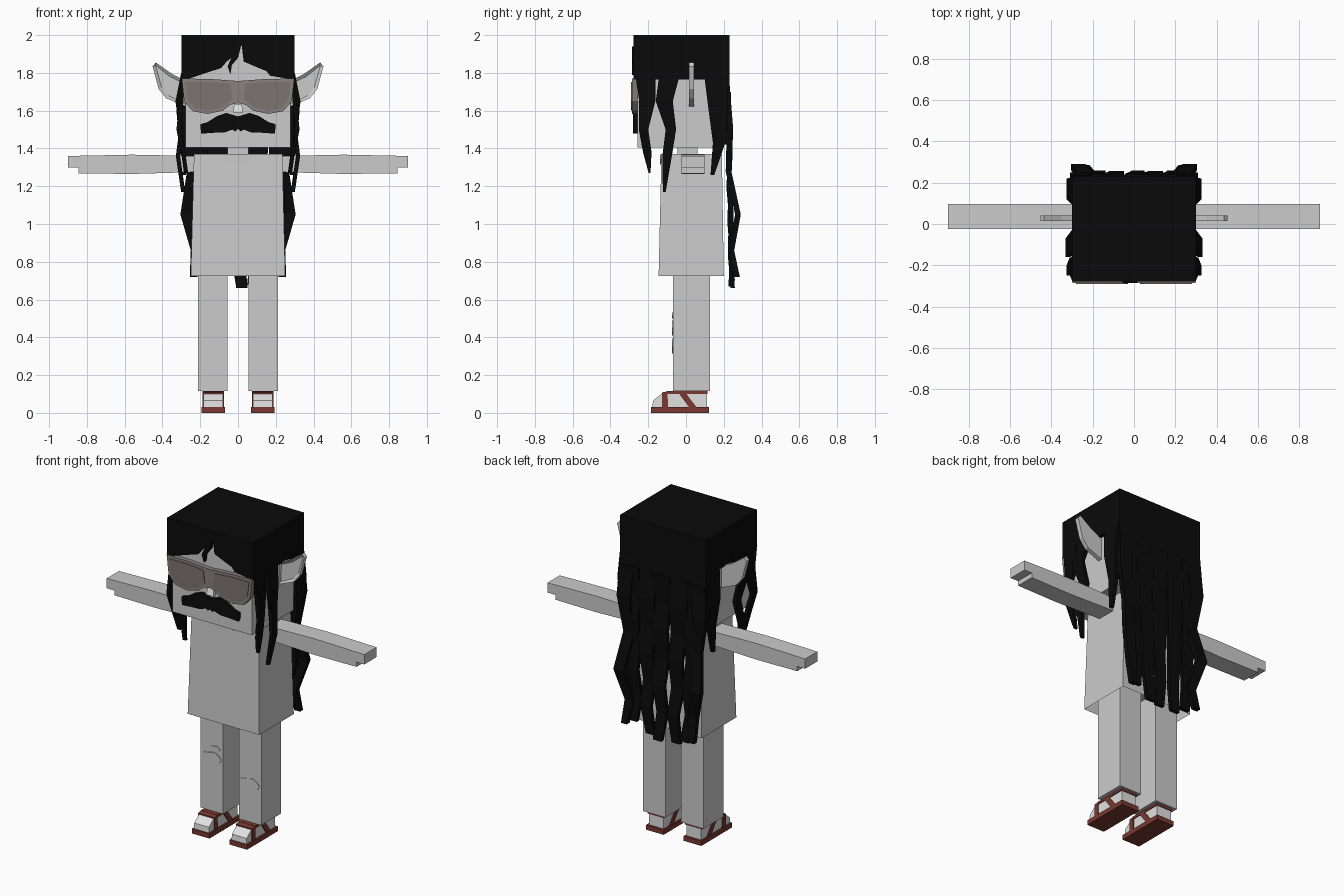
import bpy
import bmesh
from math import cos, sin, pi
from mathutils import Vector

default_cube = bpy.data.objects.get("Cube")
if default_cube:
    bpy.data.objects.remove(default_cube)


def make_material(name, red, green, blue):
    mat = bpy.data.materials.new(name)
    mat.use_nodes = True
    colour = (red, green, blue, 1)
    mat.diffuse_color = colour
    shader = next(n for n in mat.node_tree.nodes if n.type == "BSDF_PRINCIPLED")
    shader.inputs["Base Color"].default_value = colour
    shader.inputs["Roughness"].default_value = 0.8
    return mat


pale_grey = make_material("pale grey", 0.6, 0.6, 0.6)
foot_white = make_material("foot white", 0.75, 0.75, 0.75)
hair_black = make_material("hair black", 0.003, 0.003, 0.003)
sandal_brown = make_material("sandal brown", 0.19, 0.04, 0.03)
frame_grey = make_material("frame grey", 0.25, 0.22, 0.21)
lens_grey = make_material("lens grey", 0.2, 0.175, 0.17)


def finish(name, bm, *materials):
    bmesh.ops.recalc_face_normals(bm, faces=bm.faces[:])
    mesh = bpy.data.meshes.new(name)
    bm.to_mesh(mesh)
    bm.free()
    for mat in materials:
        mesh.materials.append(mat)
    obj = bpy.data.objects.new(name, mesh)
    bpy.context.scene.collection.objects.link(obj)
    return obj


def box(name, mat, x, y, z, top=None):
    """Box from ranges; top gives other x and y ranges for a taper."""
    bm = bmesh.new()
    bmesh.ops.create_cube(bm, size=1)
    for v in bm.verts:
        rx, ry = top if top and v.co.z > 0 else (x, y)
        v.co = [r[int(c > 0)] for r, c in zip((rx, ry, z), v.co)]
    return finish(name, bm, mat)


def prism_mesh(points, axis, start, end):
    """Extrude a profile of (x, z) along y, or of (y, z) along x."""
    bm = bmesh.new()
    place = (lambda u, v: (u, start, v)) if axis == "y" else (lambda u, v: (start, u, v))
    face = bm.faces.new([bm.verts.new(place(u, v)) for u, v in points])
    moved = bmesh.ops.extrude_face_region(bm, geom=[face])["geom"]
    depth = Vector((0, end - start, 0) if axis == "y" else (end - start, 0, 0))
    bmesh.ops.translate(bm, vec=depth, verts=[g for g in moved if isinstance(g, bmesh.types.BMVert)])
    bmesh.ops.recalc_face_normals(bm, faces=bm.faces[:])
    return bm


def prism(name, mat, points, axis, start, end):
    return finish(name, prism_mesh(points, axis, start, end), mat)


def strand(name, path, across, thickness=0.022):
    """Flat lock of hair through (x, y, z, width) points."""
    bm = bmesh.new()
    rings = []
    for x, y, z, width in path:
        a, b = (width / 2, thickness / 2) if across == "x" else (thickness / 2, width / 2)
        corners = ((-a, -b), (a, -b), (a, b), (-a, b))
        rings.append([bm.verts.new((x + dx, y + dy, z)) for dx, dy in corners])
    for low, high in zip(rings, rings[1:]):
        for i in range(4):
            j = (i + 1) % 4
            bm.faces.new((low[i], low[j], high[j], high[i]))
    bm.faces.new(rings[0])
    bm.faces.new(rings[-1][::-1])
    return finish(name, bm, hair_black)


def mirrored(half):
    return half + [(-u, v) for u, v in reversed(half) if u > 0]


# Head, neck and nose
box("head", pale_grey, (-0.278, 0.278), (-0.258, 0.2), (1.405, 1.97))
box("neck", pale_grey, (-0.055, 0.055), (-0.045, 0.06), (1.35, 1.42))
box("nose", foot_white, (-0.027, 0.027), (-0.283, -0.25), (1.59, 1.635),
    top=((-0.02, 0.02), (-0.27, -0.25)))

# Shirt, hollow at the hem, with a collar plate
shirt = box("shirt", pale_grey, (-0.25, 0.25), (-0.145, 0.2), (0.725, 1.37),
            top=((-0.233, 0.235), (-0.13, 0.19)))
bm = bmesh.new()
bm.from_mesh(shirt.data)
bm.faces.ensure_lookup_table()
hem = min(bm.faces, key=lambda f: f.calc_center_median().z)
bmesh.ops.inset_region(bm, faces=[hem], thickness=0.012)
bmesh.ops.translate(bm, vec=(0, 0, 0.1), verts=hem.verts[:])
bm.to_mesh(shirt.data)
bm.free()
collar = [(0.085 * cos(pi + pi * i / 8), 1.368 + 0.053 * sin(pi + pi * i / 8)) for i in range(9)]
prism("collar", pale_grey, collar, "y", -0.137, -0.13)

# Hair cap: top slab, back sheet, side sheets and cut fringe
box("hair_top", hair_black, (-0.3, 0.3), (-0.278, 0.23), (1.95, 2))
box("hair_back", hair_black, (-0.3, 0.3), (0.195, 0.23), (1.42, 2))
fringe = [(-0.3, 2), (-0.3, 1.77), (-0.26, 1.77), (-0.17, 1.8), (-0.09, 1.825), (-0.06, 1.86),
          (-0.02, 1.89), (0.02, 1.945), (0.03, 1.86), (0.1, 1.83), (0.15, 1.81), (0.17, 1.785),
          (0.26, 1.77), (0.3, 1.77), (0.3, 2)]
prism("hair_fringe", hair_black, fringe, "y", -0.278, -0.25)
curl = [(0.015, 1.94), (-0.03, 1.89), (-0.055, 1.835), (-0.04, 1.79), (-0.033, 1.84), (0.0, 1.88)]
prism("forehead_curl", hair_black, curl, "y", -0.285, -0.258)

# Back locks hang side by side and taper
for i, (x, end) in enumerate([(0.2, 0.74), (0.1, 0.68), (0.01, 0.66), (-0.1, 0.67), (-0.2, 0.7)]):
    path = []
    for step in range(7):
        t = step / 6
        sway = 0.012 * (-1) ** (step + i)
        path.append((x * (1.15 - 0.25 * t) + sway * t, 0.222 + 0.02 * t + sway / 2,
                     1.7 + (end - 1.7) * t, 0.13 - 0.07 * t))
    strand("back_lock", path, "x")

for side, label in ((1, "left"), (-1, "right")):
    # Hair beside the face
    box(label + "_hair_side", hair_black, sorted((0.27 * side, 0.3 * side)), (-0.278, 0.23), (1.765, 2))
    locks = {
        "front": [(0.29, -0.215, 1.8, 0.11), (0.3, -0.205, 1.65, 0.085), (0.315, -0.225, 1.5, 0.05),
                  (0.29, -0.205, 1.38, 0.045), (0.275, -0.193, 1.27, 0.01)],
        "middle": [(0.29, -0.085, 1.8, 0.11), (0.32, -0.115, 1.65, 0.09), (0.3, -0.08, 1.5, 0.055),
                   (0.318, -0.1, 1.36, 0.05), (0.29, -0.115, 1.17, 0.015)],
        "rear": [(0.29, 0.16, 1.8, 0.13), (0.315, 0.17, 1.6, 0.1), (0.3, 0.175, 1.43, 0.065),
                 (0.285, 0.14, 1.26, 0.02)],
    }
    for place, path in locks.items():
        strand(f"{label}_{place}_lock", [(x * side, y, z, w) for x, y, z, w in path], "y")
    outer = [(0.25, 0.215, 1.75, 0.1), (0.265, 0.235, 1.5, 0.09), (0.235, 0.225, 1.28, 0.07),
             (0.27, 0.275, 1.05, 0.07), (0.22, 0.24, 0.86, 0.06), (0.235, 0.27, 0.72, 0.04)]
    strand(label + "_outer_lock", [(x * side, y, z, w) for x, y, z, w in outer], "x", 0.03)

    # Pointed ear with a sunken front
    ear = [(0.27, 1.755), (0.35, 1.795), (0.435, 1.855), (0.452, 1.835), (0.42, 1.715),
           (0.38, 1.665), (0.27, 1.62)]
    bm = prism_mesh([(x * side, z) for x, z in ear], "y", 0.015, 0.042)
    front = min(bm.faces, key=lambda f: f.calc_center_median().y)
    bmesh.ops.inset_region(bm, faces=[front], thickness=0.018)
    bmesh.ops.translate(bm, vec=(0, 0.012, 0), verts=front.verts[:])
    finish(label + "_ear", bm, pale_grey)

    # Arm with a stepped hand
    arm = [(0.22, 1.275), (0.56, 1.265), (0.845, 1.268), (0.845, 1.298), (0.9, 1.298),
           (0.9, 1.36), (0.56, 1.367), (0.22, 1.36)]
    prism(label + "_arm", pale_grey, [(x * side, z) for x, z in arm], "y", -0.025, 0.097)

    # Leg and foot
    box(label + "_leg", pale_grey, sorted((0.055 * side, 0.212 * side)), (-0.07, 0.128), (0.115, 0.85))
    inner, outer_x = 0.08 * side, 0.183 * side
    foot = [(-0.178, 0.03), (-0.175, 0.065), (-0.13, 0.1), (-0.06, 0.112), (-0.06, 0.12),
            (0.11, 0.12), (0.11, 0.03)]
    prism(label + "_foot", foot_white, foot, "x", inner, outer_x)

    # Sandal: sole, toe strap, slanted strap and ankle strap
    a, b = 0.07 * side, 0.193 * side
    sole = [(-0.185, 0), (-0.185, 0.03), (0.123, 0.03), (0.123, 0)]
    prism(label + "_sole", sandal_brown, sole, "x", a, b)
    toe_strap = [(-0.127, 0.025), (-0.127, 0.108), (-0.098, 0.114), (-0.095, 0.025)]
    slant_strap = [(0.02, 0.025), (-0.045, 0.112), (-0.01, 0.116), (0.06, 0.025)]
    ankle_strap = [(-0.1, 0.1), (-0.1, 0.115), (0.114, 0.115), (0.114, 0.1)]
    for name, shape in (("toe", toe_strap), ("slant", slant_strap), ("ankle", ankle_strap)):
        prism(f"{label}_{name}_strap", sandal_brown, shape, "x", inner - 0.006 * side, outer_x + 0.006 * side)


# Torn knee plates
def knee_tear(name, x, z, wide, high):
    rim = [(x + wide * cos(pi * i / 5), z + high * sin(pi * i / 5) * (1 + 0.15 * (-1) ** i)) for i in range(10)]
    prism(name, pale_grey, rim, "y", -0.074, -0.068)


knee_tear("left_knee_tear", 0.13, 0.355, 0.072, 0.036)
knee_tear("right_knee_tear", -0.135, 0.45, 0.07, 0.036)
knee_tear("right_small_tear", -0.11, 0.515, 0.035, 0.015)

# Sunglasses: one frame with two inset lenses
frame = mirrored([(0, 1.64), (0.04, 1.632), (0.08, 1.6), (0.16, 1.583), (0.24, 1.597),
                  (0.285, 1.65), (0.298, 1.77), (0.15, 1.768), (0, 1.757)])
prism("sunglasses_frame", frame_grey, frame, "y", -0.286, -0.255)
lens = [(0.03, 1.66), (0.085, 1.618), (0.16, 1.6), (0.23, 1.613), (0.267, 1.655), (0.28, 1.752),
        (0.15, 1.752), (0.04, 1.742)]
for side, label in ((1, "left"), (-1, "right")):
    prism(label + "_lens", lens_grey, [(x * side, z) for x, z in lens], "y", -0.29, -0.284)

# Moustache
whiskers = mirrored([(0, 1.505), (0.015, 1.49), (0.03, 1.5), (0.07, 1.485), (0.13, 1.483),
                     (0.195, 1.478), (0.2, 1.528), (0.16, 1.54), (0.11, 1.572), (0.06, 1.588),
                     (0.02, 1.575), (0, 1.57)])
prism("moustache", hair_black, whiskers, "y", -0.28, -0.252)
